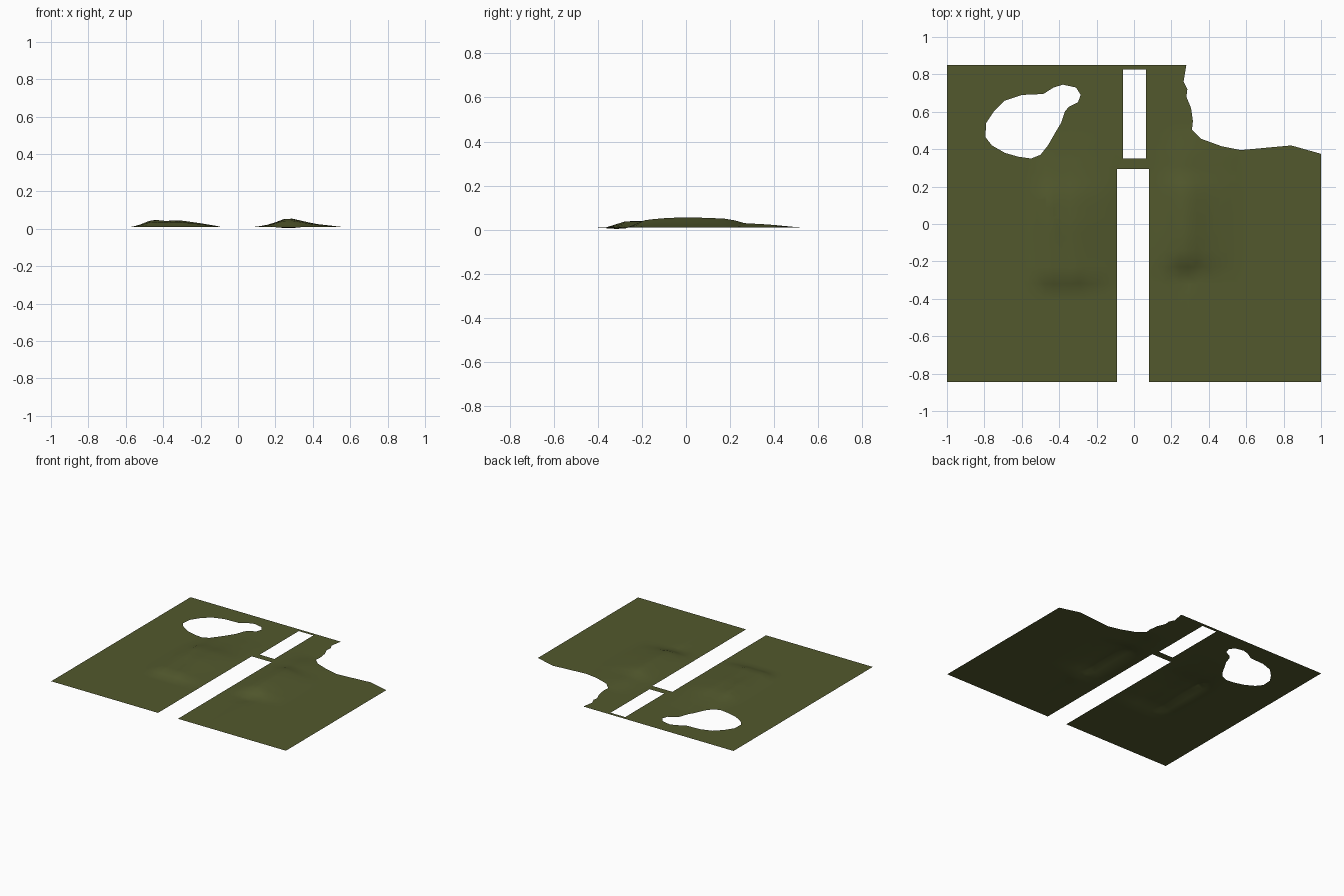
import bpy, bmesh, math

if "Cube" in bpy.data.objects:
    bpy.data.objects.remove(bpy.data.objects["Cube"])

BASE = 0.01

# Sheet outline with the long road slot and the bitten back corner
OUTLINE = [(-1, -.845), (-.09, -.845), (-.09, .295), (.08, .295), (.08, -.845),
           (1, -.845), (1, .375), (.84, .42), (.57, .395), (.47, .415), (.36, .455),
           (.31, .505), (.315, .55), (.305, .62), (.28, .68), (.285, .72),
           (.265, .76), (.28, .85), (-1, .85)]
# Narrow slot and pond hole
SLOT = [(-.06, .35), (.065, .35), (.065, .825), (-.06, .825)]
POND = [(-.795, .465), (-.79, .54), (-.75, .6), (-.69, .66), (-.6, .69), (-.485, .695),
        (-.43, .73), (-.38, .745), (-.31, .73), (-.285, .69), (-.3, .65), (-.35, .625),
        (-.37, .6), (-.39, .54), (-.42, .49), (-.46, .42), (-.5, .37), (-.55, .35),
        (-.62, .36), (-.69, .38), (-.76, .42)]

# Hill profiles: height across x, strength along y
HILLS = [
    ([(-.57, 0), (-.5, .02), (-.46, .04), (-.38, .032), (-.32, .037), (-.2, .02), (-.1, .003), (-.09, 0)],
     [(-.36, 0), (-.28, .75), (-.15, .85), (0, 1), (.15, .9), (.25, .45), (.36, .2), (.5, 0)]),
    ([(.09, 0), (.15, .01), (.2, .025), (.24, .042), (.3, .045), (.35, .03), (.42, .016), (.56, 0)],
     [(-.27, 0), (-.18, .8), (-.07, 1), (.08, 1), (.2, .88), (.26, .45), (.38, .3), (.52, 0)]),
]


def lerp(points, t):
    for (a, va), (b, vb) in zip(points, points[1:]):
        if a <= t <= b:
            return va + (vb - va) * (t - a) / (b - a)
    return 0


def height(x, y):
    hills = sum(lerp(px, x) * lerp(py, y) for px, py in HILLS)
    dip = .007 * math.exp(-((x - .27) / .05) ** 2 - ((y + .31) / .06) ** 2)
    return BASE + hills - dip


# Fill the outline, leaving the holes open
bm = bmesh.new()
for loop in (OUTLINE, SLOT, POND):
    vs = [bm.verts.new((x, y, 0)) for x, y in loop]
    for i, v in enumerate(vs):
        bm.edges.new((v, vs[(i + 1) % len(vs)]))
bmesh.ops.triangle_fill(bm, edges=bm.edges[:], use_beauty=True, use_dissolve=False,
                        normal=(0, 0, 1))


# Cut a grid through the hilly area
def cut(co, no):
    bmesh.ops.bisect_plane(bm, geom=bm.verts[:] + bm.edges[:] + bm.faces[:],
                           plane_co=co, plane_no=no, dist=1e-5)


for i in range(28):
    cut((-.61 + i * .045, 0, 0), (1, 0, 0))
for i in range(22):
    cut((0, -.41 + i * .045, 0), (0, 1, 0))

# Raise the hills
bmesh.ops.triangulate(bm, faces=bm.faces[:])
for f in bm.faces:
    f.normal_update()
    if f.normal.z < 0:
        f.normal_flip()
    f.smooth = True
for v in bm.verts:
    v.co.z = height(v.co.x, v.co.y)

mesh = bpy.data.meshes.new("grass_terrain")
bm.to_mesh(mesh)
bm.free()
grass = bpy.data.materials.new("olive_grass")
grass.diffuse_color = (.084, .098, .026, 1)
grass.use_nodes = True
grass.node_tree.nodes["Principled BSDF"].inputs["Base Color"].default_value = grass.diffuse_color
mesh.materials.append(grass)
bpy.context.collection.objects.link(bpy.data.objects.new("grass_terrain", mesh))
